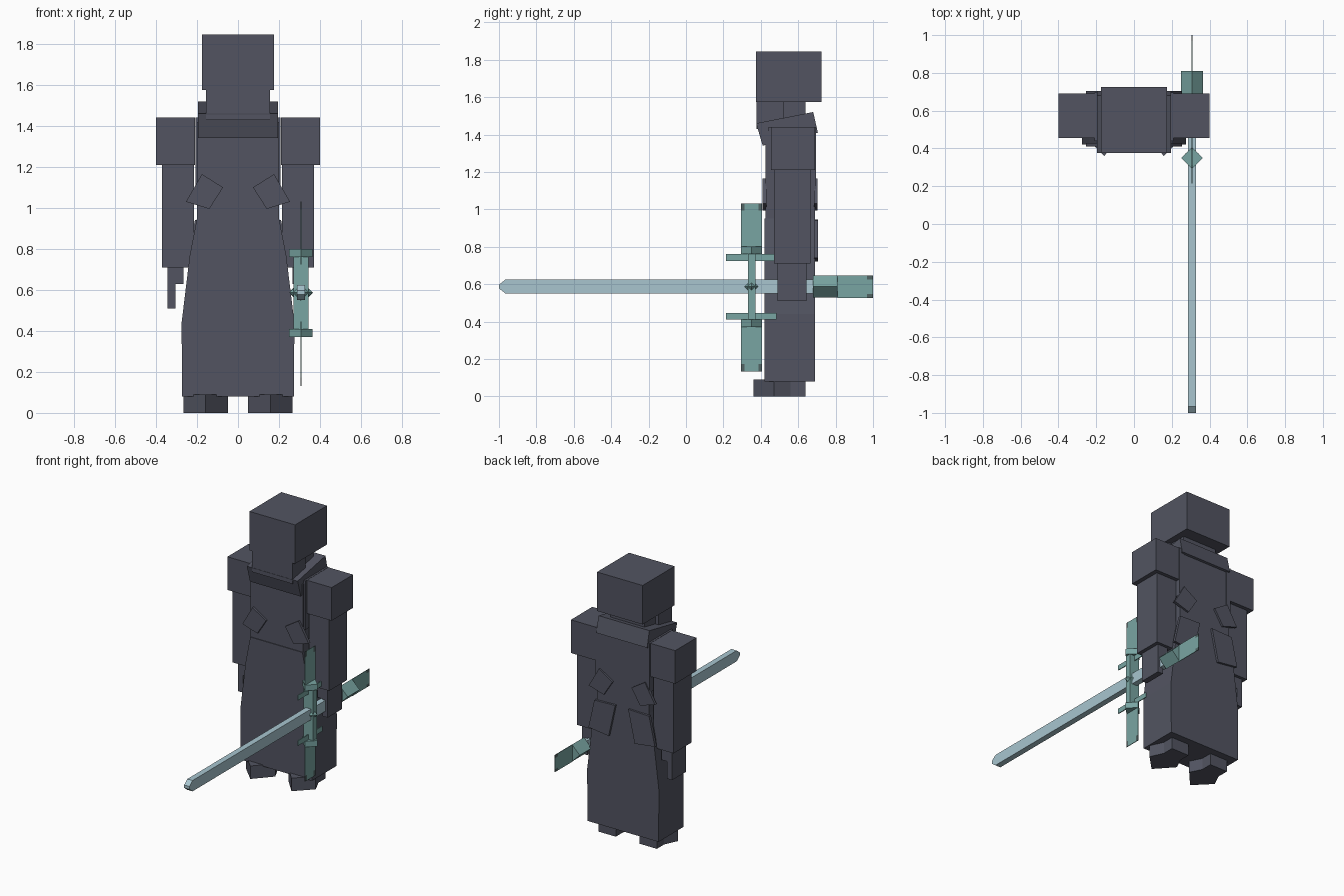
import bpy, bmesh, math
from mathutils import Vector

if "Cube" in bpy.data.objects:
    bpy.data.objects.remove(bpy.data.objects["Cube"])


def lin(c):
    c /= 255
    return c / 12.92 if c < 0.04045 else ((c + 0.055) / 1.055) ** 2.4


def material(name, r, g, b):
    m = bpy.data.materials.new(name)
    m.diffuse_color = (lin(r), lin(g), lin(b), 1)
    m.use_nodes = True
    m.node_tree.nodes["Principled BSDF"].inputs["Base Color"].default_value = m.diffuse_color
    return m


CLOTH = material("slate cloth", 82, 84, 97)
TEAL = material("teal metal", 121, 165, 162)
DARK = material("dark teal", 80, 98, 98)
BLADE = material("pale blue steel", 168, 197, 207)


def finish(bm, name, mats):
    bmesh.ops.recalc_face_normals(bm, faces=bm.faces)
    me = bpy.data.meshes.new(name)
    bm.to_mesh(me)
    bm.free()
    for m in mats:
        me.materials.append(m)
    ob = bpy.data.objects.new(name, me)
    bpy.context.collection.objects.link(ob)
    return ob


def prism(name, pts, axis, lo, hi, mat):
    """Extrude a 2D outline along an axis (x: yz, y: xz, z: xy)."""
    bm = bmesh.new()

    def place(p, d):
        a, b = p
        return {"x": (d, a, b), "y": (a, d, b), "z": (a, b, d)}[axis]

    f = bm.faces.new([bm.verts.new(place(p, lo)) for p in pts])
    geo = bmesh.ops.extrude_face_region(bm, geom=[f])["geom"]
    move = Vector(place((0, 0), hi - lo))
    bmesh.ops.translate(bm, verts=[g for g in geo if isinstance(g, bmesh.types.BMVert)], vec=move)
    return finish(bm, name, [mat])


def box(name, x, y, z, mat):
    return prism(name, [(x[0], y[0]), (x[1], y[0]), (x[1], y[1]), (x[0], y[1])], "z", *z, mat)


def diamond(a, b, r):
    return [(a - r, b), (a, b - r), (a + r, b), (a, b + r)]


# Head, neck and slanted collar
box("head", (-.175, .175), (.375, .725), (1.575, 1.845), CLOTH)
box("neck_front", (-.155, .155), (.376, .52), (1.43, 1.575), CLOTH)
box("neck_back", (-.13, .13), (.52, .64), (1.43, 1.575), CLOTH)
prism("collar", [(.375, 1.46), (.68, 1.52), (.705, 1.41), (.41, 1.34)], "x", -.195, .195, CLOTH)

# Torso and flared robe skirt
box("torso", (-.2, .2), (.425, .69), (.94, 1.42), CLOTH)
skirt = [(-.2, .95), (-.235, .77), (-.275, .44), (-.273, .08)]
prism("skirt", skirt + [(-x, z) for x, z in reversed(skirt)], "y", .42, .69, CLOTH)

for s, side in ((-1, "right"), (1, "left")):
    def sx(pts):
        return [(s * a, b) for a, b in pts]

    def sbox(name, x, y, z):
        box(f"{side}_{name}", sorted((s * x[0], s * x[1])), y, z, CLOTH)

    # Arms, shoulder pads and stepped hands
    sbox("shoulder_pad", (.21, .40), (.455, .69), (1.21, 1.44))
    sbox("arm", (.215, .37), (.47, .665), (.71, 1.21))
    sbox("fingers", (.305, .345), (.49, .645), (.51, .71))
    sbox("palm", (.265, .305), (.49, .645), (.63, .71))
    sbox("vest_side", (.175, .208), (.44, .695), (1.1, 1.44))

    # Tilted cloth patches on chest and back, and rear flaps
    patch = sx([(.176, 1.165), (.073, 1.10), (.14, .995), (.254, 1.03)])
    prism(f"{side}_chest_patch", patch, "y", .41, .43, CLOTH)
    prism(f"{side}_back_patch", patch, "y", .685, .703, CLOTH)
    flap = sx([(.05, .945), (.21, .94), (.255, .74), (.1, .72)])
    prism(f"{side}_back_flap", flap, "y", .685, .705, CLOTH)

    # Feet with pointed toes
    foot = sx([(.05, .48), (.158, .36), (.267, .47), (.225, .56), (.225, .64), (.09, .64), (.09, .56)])
    prism(f"{side}_foot", foot, "z", 0, .09, CLOTH)

# Sword blade held forward
SX, SY, SZ = .307, .35, .587
prism("blade", [(-1, .577), (-.965, .55), (.69, .55), (.69, .625), (-.965, .625), (-1, .597)],
      "x", SX - .02, SX + .02, BLADE)

# Grip and guard fittings with diamond sections
prism("grip", diamond(SX, SZ, .059), "y", .68, .81, TEAL)
box("guard_bar", (SX - .037, SX + .037), (.332, .372), (.41, .76), TEAL)
prism("upper_guard_block", diamond(SX, SY, .057), "z", .76, .80, TEAL)
prism("lower_guard_block", diamond(SX, SY, .057), "z", .37, .41, TEAL)

# Guard gem
bm = bmesh.new()
bmesh.ops.create_uvsphere(bm, u_segments=4, v_segments=2, radius=.057)
bmesh.ops.translate(bm, verts=bm.verts, vec=(SX, SY, SZ))
finish(bm, "guard_gem", [TEAL])


def fin(name, y, z, along, end):
    """Thin ornamental plate; the cells at the corners of its tip are dark."""
    bm = bmesh.new()
    bmesh.ops.create_grid(bm, x_segments=6, y_segments=6, size=.5)
    for f in bm.faces:
        c = f.calc_center_median()
        across, run = (c.y, c.x * end) if along == "y" else (c.x, c.y * end)
        f.material_index = int(abs(across) > .33 and run > .33)
    for v in bm.verts:
        a, b = v.co.x, v.co.y
        v.co = (SX, (y[0] + y[1]) / 2 + a * (y[1] - y[0]), (z[0] + z[1]) / 2 + b * (z[1] - z[0]))
    ob = finish(bm, name, [TEAL, DARK])
    mod = ob.modifiers.new("thickness", "SOLIDIFY")
    mod.thickness, mod.offset = .004, 0


fin("pommel_fin", (.81, 1.0), (.527, .645), "y", 1)
fin("upper_guard_fin", (.293, .407), (.80, 1.032), "z", 1)
fin("lower_guard_fin", (.293, .407), (.132, .37), "z", -1)

# Thin cross prongs
box("upper_prong", (SX - .003, SX + .003), (.215, .472), (.725, .76), TEAL)
box("lower_prong", (SX - .003, SX + .003), (.215, .485), (.41, .445), TEAL)
